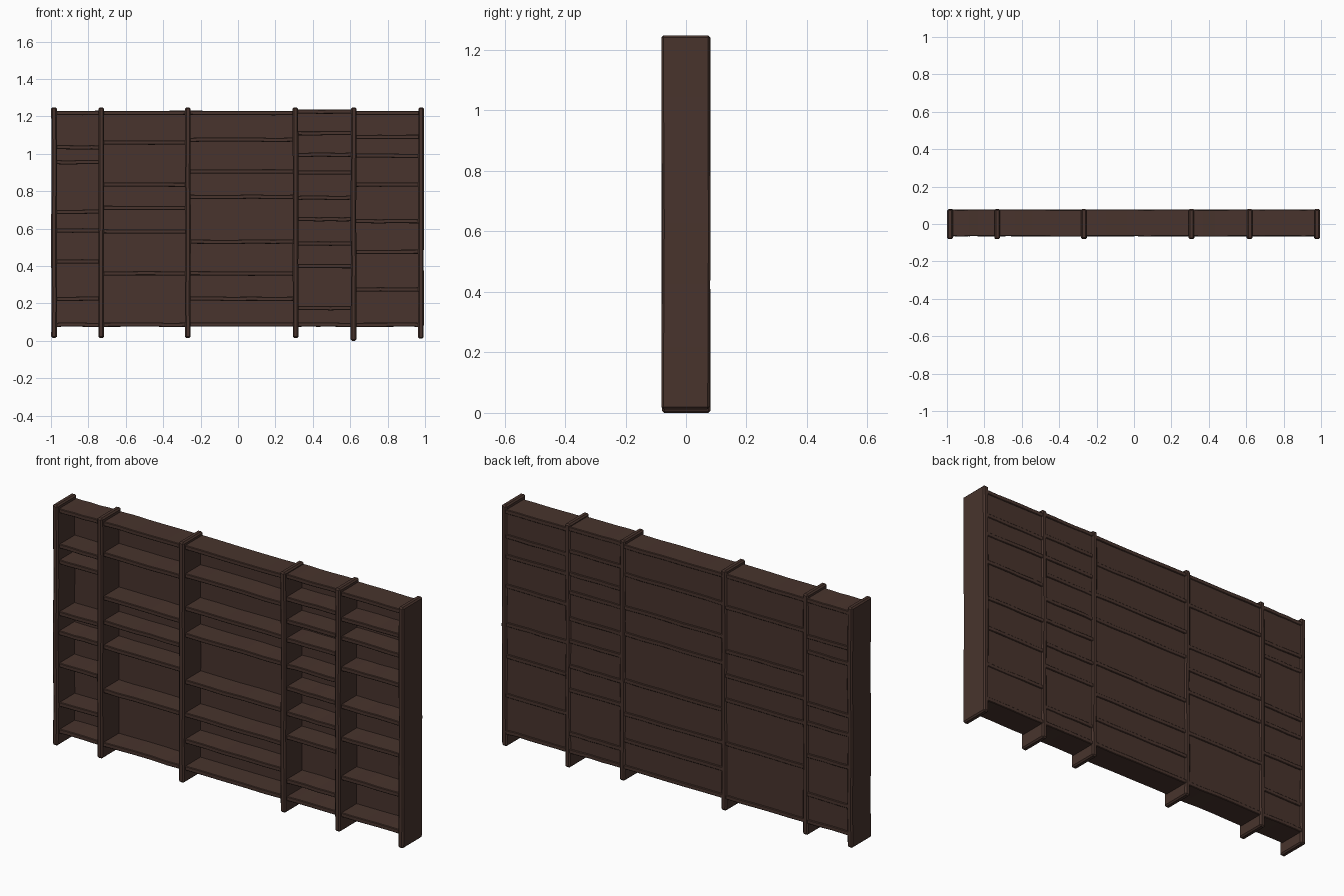
import bpy, bmesh, random
from mathutils import Vector

random.seed(4)
old = bpy.data.objects.get("Cube")
if old:
    bpy.data.objects.remove(old, do_unlink=True)

wood = bpy.data.materials.new("dark_brown_wood")
wood.use_nodes = True
colour = (0.065, 0.034, 0.026, 1)
wood.diffuse_color = colour
wood.node_tree.nodes["Principled BSDF"].inputs["Base Color"].default_value = colour


def plank(name, low, high, axis, cuts=0, wobble=0.0, bevel=0.003):
    """Board between two corners, cut along its length and slightly warped."""
    low, high = Vector(low), Vector(high)
    size, mid = high - low, (low + high) / 2
    bm = bmesh.new()
    bmesh.ops.create_cube(bm, size=1)
    for v in bm.verts:
        v.co = Vector(a * b for a, b in zip(v.co, size)) + mid
    if cuts:
        along = [e for e in bm.edges
                 if abs((e.verts[0].co - e.verts[1].co)[axis]) > size[axis] * 0.9]
        bmesh.ops.subdivide_edges(bm, edges=along, cuts=cuts, use_grid_fill=True)
    # Each cross-section shifts as one, so the board keeps its thickness
    shifts = {}
    for v in bm.verts:
        key = round(v.co[axis], 4)
        if key not in shifts:
            shifts[key] = Vector(random.uniform(-wobble, wobble) for _ in range(3))
            shifts[key][axis] = 0
        v.co += shifts[key]
    bmesh.ops.recalc_face_normals(bm, faces=bm.faces)
    mesh = bpy.data.meshes.new(name)
    bm.to_mesh(mesh)
    bm.free()
    mesh.materials.append(wood)
    obj = bpy.data.objects.new(name, mesh)
    bpy.context.collection.objects.link(obj)
    if bevel:
        mod = obj.modifiers.new("worn_edges", "BEVEL")
        mod.width = bevel
        mod.segments = 1
        mod.limit_method = "ANGLE"
        mod.angle_limit = 0.7
    return obj


# Uprights
posts = [-0.983, -0.732, -0.268, 0.308, 0.618, 0.979]
feet = [0.015, 0.015, 0.015, 0.015, 0.0, 0.012]
for i, (x, foot) in enumerate(zip(posts, feet)):
    plank(f"upright_{i + 1}", (x - 0.015, -0.08, foot), (x + 0.015, 0.08, 1.248),
          2, cuts=5, wobble=0.0015, bevel=0.007)

# Shelf heights in each bay, from the bottom up
bays = [
    [0.225, 0.425, 0.59, 0.69, 0.955, 1.035],
    [0.36, 0.585, 0.71, 0.835, 1.06],
    [0.225, 0.36, 0.53, 0.77, 0.905, 1.075],
    [0.175, 0.40, 0.52, 0.65, 0.765, 0.90, 0.995, 1.11],
    [0.275, 0.475, 0.64, 0.835, 0.99, 1.09],
]
for b, heights in enumerate(bays):
    left, right = posts[b], posts[b + 1]
    top = 1.226 if b == 3 else 1.218
    for s, z in enumerate([0.086] + heights + [top]):
        plank(f"bay_{b + 1}_shelf_{s + 1}", (left, -0.065, z - 0.011),
              (right, 0.077, z + 0.011), 0, cuts=4, wobble=0.0015)
    # Back board of the bay
    plank(f"bay_{b + 1}_back", (left, 0.058, 0.086), (right, 0.073, top), 0, bevel=0)
